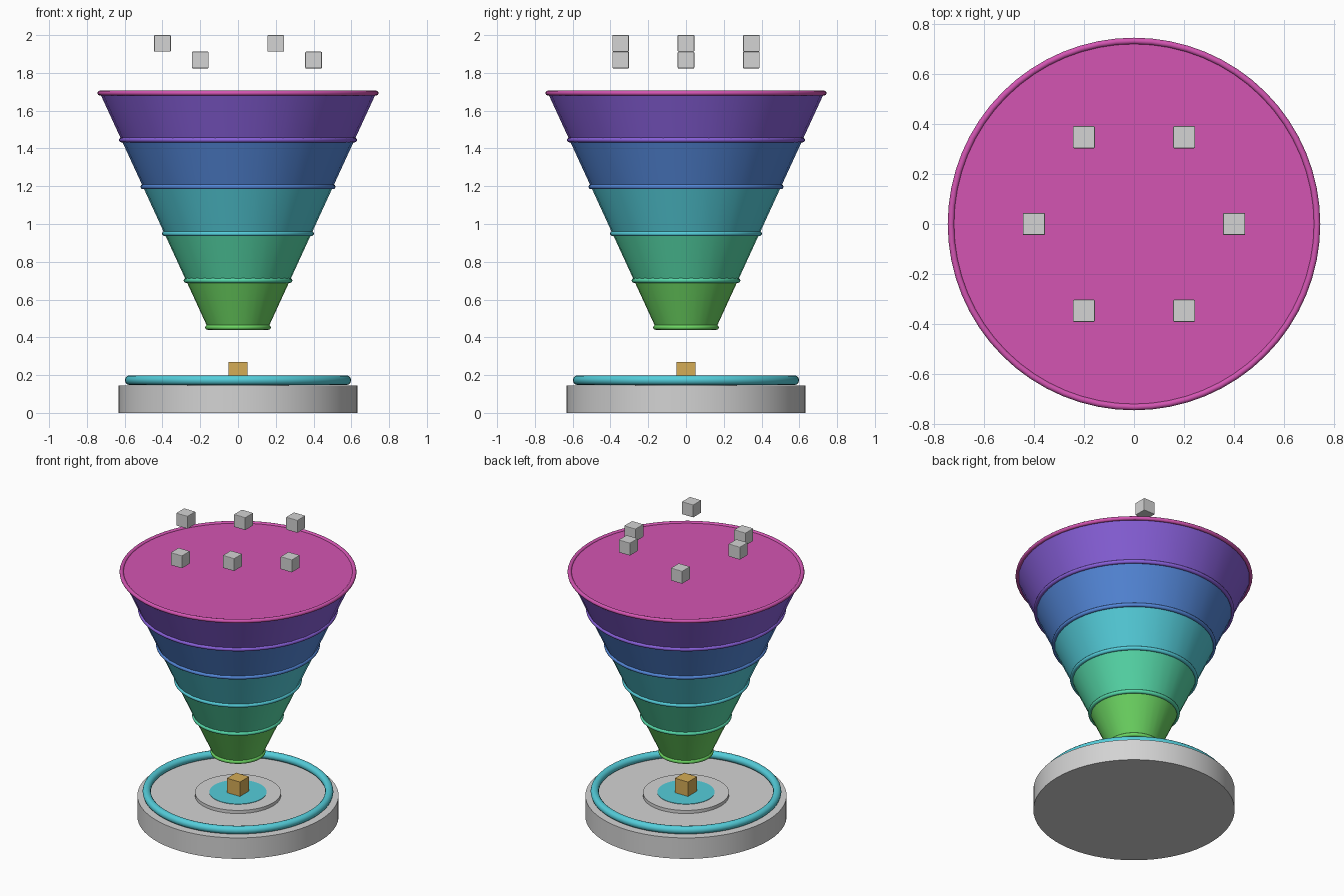
import bpy, math

if "Cube" in bpy.data.objects:
    bpy.data.objects.remove(bpy.data.objects["Cube"], do_unlink=True)


def material(name, rgb):
    # 8-bit display colour to linear
    lin = [((c / 255 + 0.055) / 1.055) ** 2.4 for c in rgb] + [1]
    mat = bpy.data.materials.new(name)
    mat.use_nodes = True
    mat.diffuse_color = lin
    mat.node_tree.nodes["Principled BSDF"].inputs["Base Color"].default_value = lin
    return mat


grey = material("light grey", (211, 211, 211))
gold = material("gold", (213, 172, 86))
green = material("leaf green", (108, 213, 98))
mint = material("mint", (86, 217, 169))
cyan = material("cyan", (84, 205, 218))
blue = material("blue", (84, 136, 218))
purple = material("purple", (136, 96, 218))
pink = material("pink", (211, 85, 178))


def finish(name, mat, smooth=True):
    obj = bpy.context.object
    obj.name = obj.data.name = name
    obj.data.materials.append(mat)
    if smooth:
        bpy.ops.object.shade_smooth_by_angle(angle=math.radians(35))
    return obj


def frustum(name, mat, r_low, r_high, z_low, z_high, sides=64):
    bpy.ops.mesh.primitive_cone_add(vertices=sides, radius1=r_low, radius2=r_high,
                                    depth=z_high - z_low,
                                    location=(0, 0, (z_low + z_high) / 2))
    return finish(name, mat)


def ring(name, mat, radius, tube, z):
    bpy.ops.mesh.primitive_torus_add(major_radius=radius, minor_radius=tube,
                                     major_segments=64, minor_segments=12,
                                     location=(0, 0, z))
    return finish(name, mat)


def block(name, mat, size, location):
    bpy.ops.mesh.primitive_cube_add(size=size, location=location)
    return finish(name, mat, smooth=False)


# Round base with its rim, raised platform and glowing centre
frustum("base", grey, 0.632, 0.632, 0, 0.145)
ring("base_ring", cyan, 0.573, 0.026, 0.173)
frustum("platform", grey, 0.27, 0.27, 0.14, 0.167)
frustum("platform_centre", cyan, 0.18, 0.18, 0.164, 0.17)
block("core_block", gold, 0.1, (0, 0, 0.22))

# Funnel: stacked layers, each with a ring of its colour at the lower edge
STEP_Z, STEP_R = 0.248, 0.114
layers = [("green", green), ("mint", mint), ("cyan", cyan),
          ("blue", blue), ("purple", purple)]
z, r = 0.453, 0.161
for label, mat in layers:
    frustum(label + "_layer", mat, r, r + STEP_R, z, z + STEP_Z, 32)
    ring(label + "_layer_ring", mat, r, 0.013, z)
    z += STEP_Z
    r += STEP_R
frustum("funnel_cap", pink, r, r, z - 0.002, z + 0.003)
ring("funnel_rim", pink, r, 0.013, z)

# Six floating blocks at alternating heights
for i in range(6):
    a = i * math.pi / 3
    height = 1.956 if i % 2 else 1.868
    cube = block(f"floating_block_{i + 1}", grey, 0.088,
                 (0.4 * math.cos(a), 0.4 * math.sin(a), height))
    bevel = cube.modifiers.new("soft_edges", "BEVEL")
    bevel.width = 0.004
    bevel.segments = 2
